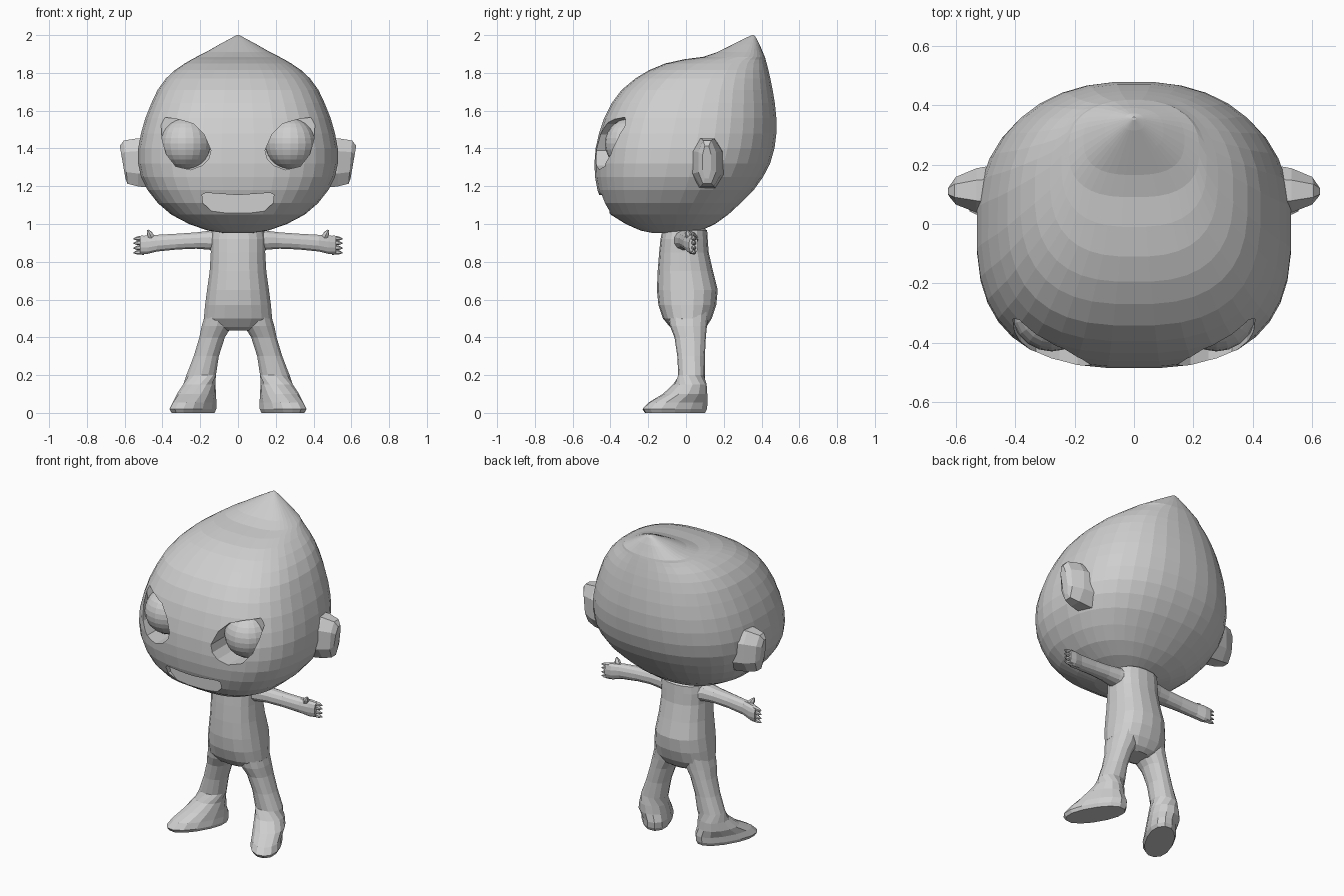
import bpy, bmesh, math
from mathutils import Vector

grey = bpy.data.materials.new("plain grey")
grey.diffuse_color = (0.62, 0.62, 0.62, 1)


def finish(bm, name):
    bmesh.ops.recalc_face_normals(bm, faces=bm.faces)
    me = bpy.data.meshes.new(name)
    bm.to_mesh(me)
    bm.free()
    me.materials.append(grey)
    ob = bpy.data.objects.new(name, me)
    bpy.context.collection.objects.link(ob)
    return ob


def loft(name, rings):
    """Skin a list of equal point rings and cap both ends."""
    bm = bmesh.new()
    vs = [[bm.verts.new(p) for p in r] for r in rings]
    n = len(vs[0])
    for a, b in zip(vs, vs[1:]):
        for i in range(n):
            j = (i + 1) % n
            bm.faces.new((a[i], a[j], b[j], b[i]))
    bm.faces.new(vs[0])
    bm.faces.new(vs[-1])
    return finish(bm, name)


def oval(n, a, b, e_front=2.0, e_back=2.0):
    """Superellipse; separate squareness for the front (-) and back (+) half."""
    pts = []
    for i in range(n):
        t = 2 * math.pi * (i + 0.5) / n
        c, s = math.cos(t), math.sin(t)
        p = 2 / (e_front if s < 0 else e_back)
        pts.append((a * math.copysign(abs(c) ** p, c),
                    b * math.copysign(abs(s) ** p, s)))
    return pts


def level(z, hw, y0, y1, n, ef=2.0, eb=2.0):
    cy = (y0 + y1) / 2
    return [(x, y + cy, z) for x, y in oval(n, hw, (y1 - y0) / 2, ef, eb)]


def carve(target, outline, depth):
    """Cut an outline (x, z) into the front of the target down to y = depth."""
    cutter = loft("cutter", [[(x, y, z) for x, z in outline] for y in (-0.7, depth)])
    cutter.hide_render = True
    m = target.modifiers.new("cut", 'BOOLEAN')
    m.operation, m.solver, m.object = 'DIFFERENCE', 'EXACT', cutter
    bpy.context.view_layer.objects.active = target
    bpy.ops.object.modifier_apply(modifier=m.name)
    bpy.data.objects.remove(cutter)


# Head: height, half width, front y, back y
HEAD = [(0.953, 0.08, -0.18, 0.00), (0.965, 0.16, -0.24, 0.08), (1.00, 0.26, -0.32, 0.155),
        (1.05, 0.355, -0.40, 0.225), (1.11, 0.425, -0.445, 0.29), (1.18, 0.48, -0.47, 0.36),
        (1.25, 0.515, -0.483, 0.41), (1.32, 0.53, -0.486, 0.447), (1.40, 0.53, -0.48, 0.47),
        (1.48, 0.515, -0.462, 0.48), (1.56, 0.492, -0.435, 0.48), (1.64, 0.46, -0.395, 0.472),
        (1.71, 0.427, -0.342, 0.46), (1.77, 0.383, -0.27, 0.448), (1.815, 0.335, -0.195, 0.437),
        (1.85, 0.283, -0.11, 0.428), (1.872, 0.245, -0.01, 0.422), (1.885, 0.22, 0.09, 0.418),
        (1.91, 0.17, 0.165, 0.407), (1.95, 0.10, 0.245, 0.39), (1.985, 0.035, 0.315, 0.372),
        (2.0, 0.006, 0.35, 0.36)]
head = loft("head", [level(*r, 36, 2.7, 2.3) for r in HEAD])

# Eye sockets, eyeballs and mouth recess
SOCKET = [(0.143, 1.39), (0.155, 1.345), (0.19, 1.31), (0.25, 1.287), (0.33, 1.305), (0.38, 1.37),
          (0.402, 1.45), (0.408, 1.53), (0.385, 1.565), (0.31, 1.553), (0.235, 1.53), (0.18, 1.475)]
for s in (1, -1):
    carve(head, [(s * x, z) for x, z in SOCKET], -0.32)
    bm = bmesh.new()
    bmesh.ops.create_uvsphere(bm, u_segments=20, v_segments=14, radius=0.136)
    bmesh.ops.translate(bm, verts=bm.verts, vec=(s * 0.277, -0.293, 1.425))
    finish(bm, "eyeball")
carve(head, [(-0.19, 1.155), (-0.17, 1.165), (0, 1.153), (0.17, 1.165), (0.19, 1.155), (0.185, 1.11),
             (0.14, 1.068), (0.07, 1.048), (-0.07, 1.048), (-0.14, 1.068), (-0.185, 1.11)], -0.405)

# Torso
TORSO = [(0.985, 0.09, -0.09, 0.09), (0.965, 0.14, -0.125, 0.112), (0.92, 0.148, -0.135, 0.115),
         (0.85, 0.146, -0.142, 0.12), (0.75, 0.152, -0.15, 0.143), (0.65, 0.166, -0.154, 0.168),
         (0.57, 0.177, -0.146, 0.16), (0.50, 0.183, -0.122, 0.136), (0.455, 0.15, -0.085, 0.108),
         (0.435, 0.08, -0.05, 0.08)]
loft("torso", [level(*r, 18, 2.3, 2.3) for r in TORSO])

# Legs with feet: height, centre x, centre y, half width, half length, turn-out in degrees
LEG = [(0.54, 0.095, 0.01, 0.075, 0.11, 0), (0.46, 0.112, 0.013, 0.082, 0.098, 0),
       (0.40, 0.137, 0.022, 0.069, 0.083, 0), (0.30, 0.168, 0.027, 0.068, 0.073, 0),
       (0.20, 0.195, 0.03, 0.08, 0.071, 0), (0.15, 0.205, 0.02, 0.085, 0.088, 25),
       (0.10, 0.22, -0.005, 0.092, 0.122, 30), (0.055, 0.23, -0.042, 0.086, 0.173, 30),
       (0.02, 0.239, -0.06, 0.09, 0.19, 30), (0.0, 0.238, -0.058, 0.08, 0.178, 30)]


def leg_ring(s, z, cx, cy, w, l, turn):
    c, n = math.cos(math.radians(turn)), math.sin(math.radians(turn))
    return [(s * (cx + x * c - y * n), cy + x * n + y * c, z) for x, y in oval(14, w, l, 2.2, 2.2)]


# Arms: x, centre y, half depth, low z, high z
ARM = [(0.08, 0.0, 0.075, 0.85, 0.966), (0.15, 0.0, 0.06, 0.862, 0.966), (0.22, 0.004, 0.048, 0.868, 0.957),
       (0.32, 0.01, 0.04, 0.864, 0.95), (0.43, 0.02, 0.035, 0.853, 0.944),
       (0.48, 0.033, 0.032, 0.84, 0.942), (0.52, 0.04, 0.024, 0.842, 0.935)]
# Ears: inner x, extra lean of the top, centre y, half depth, low z, high z
EAR = [(0.44, 0.0, 0.11, 0.10, 1.18, 1.46), (0.53, 0.0, 0.113, 0.08, 1.19, 1.463),
       (0.585, 0.02, 0.112, 0.05, 1.205, 1.45), (0.595, 0.032, 0.11, 0.024, 1.235, 1.42)]


def side_ring(s, n, x, lean, cy, hy, z0, z1):
    h = (z1 - z0) / 2
    return [(s * (x + lean * (z / h + 1) / 2), cy + y, (z0 + z1) / 2 + z)
            for y, z in oval(n, hy, h, 2.3, 2.3)]


def spike(name, a, b, r):
    """Small tapered digit from a to b."""
    a, b = Vector(a), Vector(b)
    q = (b - a).to_track_quat('Z', 'Y')
    loft(name, [[p + q @ Vector((x, y, 0)) for x, y in oval(6, k, k)]
                for p, k in ((a, r), (a.lerp(b, 0.6), r * 0.8), (b, r * 0.2))])


for s in (1, -1):
    loft("leg", [leg_ring(s, *r) for r in LEG])
    loft("arm", [side_ring(s, 12, x, 0, *r) for x, *r in ARM])
    loft("ear", [side_ring(s, 8, *r) for r in EAR])
    for z in (0.925, 0.902, 0.876, 0.852):
        spike("finger", (s * 0.50, 0.04, z), (s * 0.553, 0.045, z - 0.004), 0.015)
    spike("thumb", (s * 0.455, 0.02, 0.925), (s * 0.478, 0.005, 0.968), 0.02)
